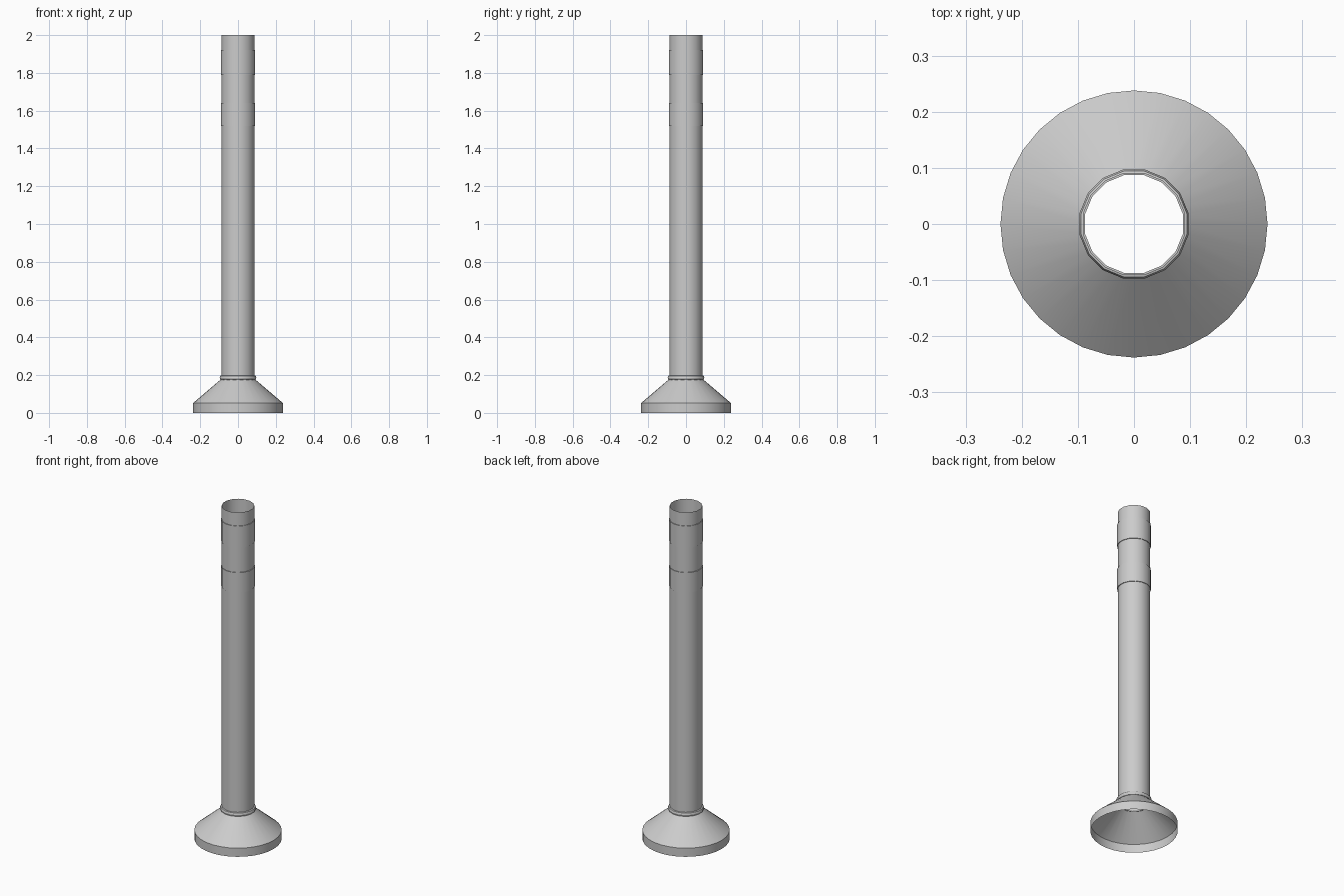
import bpy, bmesh, math

if "Cube" in bpy.data.objects:
    bpy.data.objects.remove(bpy.data.objects["Cube"])

grey = bpy.data.materials.new("light_grey")
grey.diffuse_color = (0.6, 0.6, 0.6, 1)
grey.use_nodes = True
grey.node_tree.nodes["Principled BSDF"].inputs["Base Color"].default_value = grey.diffuse_color


def lathe(name, profile, sides, half_step):
    """Open shell made by turning (radius, z) points around the z axis."""
    bm = bmesh.new()
    off = 0.5 if half_step else 0.0
    rings = []
    for r, z in profile:
        angles = [(i + off) * 2 * math.pi / sides for i in range(sides)]
        rings.append([bm.verts.new((r * math.cos(a), r * math.sin(a), z)) for a in angles])
    for low, high in zip(rings, rings[1:]):
        for i in range(sides):
            j = (i + 1) % sides
            bm.faces.new((low[i], low[j], high[j], high[i]))
    mesh = bpy.data.meshes.new(name)
    bm.to_mesh(mesh)
    bm.free()
    mesh.materials.append(grey)
    ob = bpy.data.objects.new(name, mesh)
    bpy.context.collection.objects.link(ob)
    bpy.ops.object.select_all(action='DESELECT')
    ob.select_set(True)
    bpy.context.view_layer.objects.active = ob
    bpy.ops.object.shade_smooth_by_angle(angle=math.radians(30))
    return ob


# Open pipe with two slightly raised sleeves near the top
R, S = 0.089, 0.093
pipe = [(R, 0.175), (R, 1.52), (S, 1.52), (S, 1.64), (R, 1.64),
        (R, 1.79), (S, 1.79), (S, 1.92), (R, 1.92), (R, 2.0)]
lathe("pipe", pipe, 16, True)

# Bead where the pipe meets the foot
lathe("collar_bead", [(0.089, 0.174), (0.096, 0.176), (0.099, 0.186),
                      (0.096, 0.196), (0.089, 0.198)], 16, True)

# Flared hollow foot with a short upright skirt
lathe("flared_foot", [(0.238, 0.0), (0.238, 0.052), (0.09, 0.178)], 32, False)
